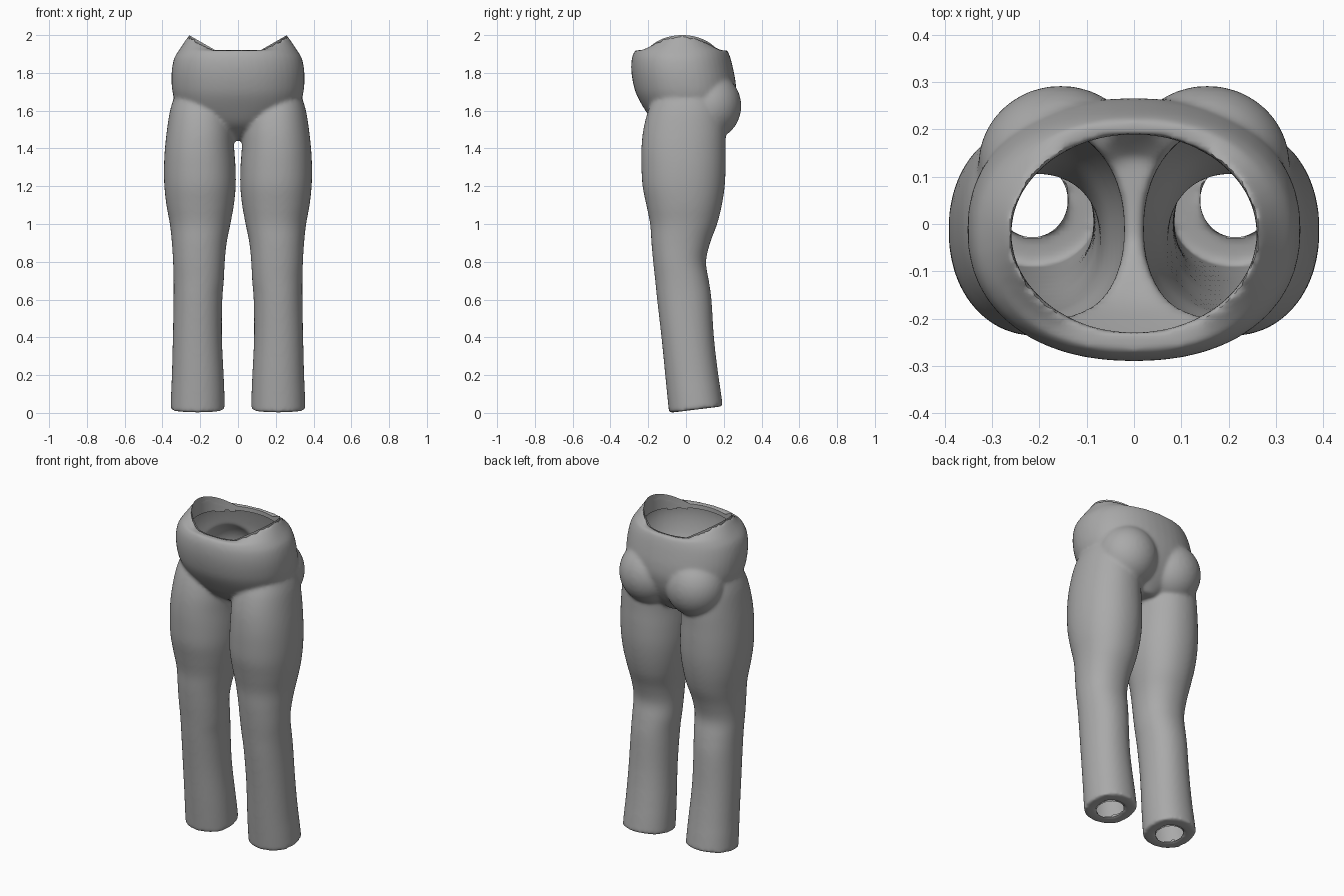
import bpy, bmesh, math
from mathutils import Matrix, Vector

old = bpy.data.objects.get("Cube")
if old:
    bpy.data.objects.remove(old, do_unlink=True)

SIDES = 48
RIM = dict(cx=0, cy=-0.02, rx=0.26, ry=0.21)      # waist opening
HEM = dict(cx=0.215, cy=0.05, rx=0.075, ry=0.078)  # ankle opening


def rim_height(x, y):
    """Waist edge: low at front and back, high at the hips."""
    return 1.92 + 0.08 * min(max((abs(x) - 0.12) / 0.14, 0), 1)


def hem_height(x, y):
    """Trouser hem, slanting up towards the back."""
    return 0.011 + 0.123 * y


def ring(cx, cy, rx, ry, height, power=2.0):
    """Superellipse ring whose height is a function of x and y."""
    points = []
    for i in range(SIDES):
        a = math.tau * i / SIDES
        c, s = math.cos(a), math.sin(a)
        x = cx + math.copysign(rx * abs(c) ** (2 / power), c)
        y = cy + math.copysign(ry * abs(s) ** (2 / power), s)
        points.append(Vector((x, y, height(x, y))))
    return points


def refine(rows, steps=4):
    """Catmull-Rom interpolation between cross-section rows."""
    out = []
    for i in range(len(rows) - 1):
        a, b, c, d = (rows[min(max(i + k, 0), len(rows) - 1)] for k in (-1, 0, 1, 2))
        for n in range(steps):
            t = n / steps
            out.append([q + t / 2 * (r - p + t * (2 * p - 5 * q + 4 * r - s
                        + t * (3 * (q - r) + s - p))) for p, q, r, s in zip(a, b, c, d)])
    return out + [rows[-1]]


def loft(bm, rings, mirror=False):
    """Skin a stack of rings into a closed solid."""
    flip = -1 if mirror else 1
    loops = [[bm.verts.new((flip * p.x, p.y, p.z)) for p in r] for r in rings]
    faces = [bm.faces.new((a[i - 1], a[i], b[i], b[i - 1]))
             for a, b in zip(loops, loops[1:]) for i in range(SIDES)]
    faces += [bm.faces.new(loops[0]), bm.faces.new(loops[-1])]
    bmesh.ops.recalc_face_normals(bm, faces=faces)


def punch(bm, hole, height, low, high, side=1):
    """Open a hole through a cap and tidy its edge onto the ellipse."""
    cx, cy = hole["cx"] * side, hole["cy"]

    def radius(v):
        return math.hypot((v.co.x - cx) / hole["rx"], (v.co.y - cy) / hole["ry"])

    inside = [v for v in bm.verts if low < v.co.z < high and radius(v) < 0.99]
    bmesh.ops.delete(bm, geom=inside, context='VERTS')
    for v in bm.verts:
        if v.is_boundary and low < v.co.z < high and radius(v) < 1.3:
            r = radius(v)
            v.co.x = cx + (v.co.x - cx) / r
            v.co.y = cy + (v.co.y - cy) / r
            v.co.z = height(v.co.x, v.co.y)


# Cross-sections: height, inner x, outer x, front y, back y
LEG = [
    (0, .07, .357, -.09, .195), (.1, .072, .354, -.1, .183),
    (.2, .076, .35, -.11, .17), (.4, .085, .345, -.13, .148),
    (.6, .083, .341, -.153, .135), (.7, .075, .341, -.163, .121),
    (.8, .07, .344, -.174, .106), (.9, .06, .35, -.183, .128),
    (1, .04, .361, -.19, .165), (1.1, .022, .379, -.21, .19),
    (1.2, .012, .39, -.23, .205), (1.3, .013, .392, -.236, .21),
    (1.4, .02, .387, -.236, .21), (1.5, .025, .376, -.226, .21),
    (1.6, .04, .36, -.2, .2), (1.68, .08, .335, -.16, .17),
]
# Cross-sections: height, half width, front y, back y
PELVIS = [
    (1.44, .06, -.03, .14), (1.48, .15, -.1, .175), (1.53, .235, -.165, .21),
    (1.6, .31, -.215, .245), (1.68, .343, -.26, .265), (1.75, .352, -.281, .263),
    (1.82, .35, -.29, .25), (1.88, .337, -.286, .235), (1.92, .313, -.27, .22),
]

bm = bmesh.new()

# Legs, each with a recessed ankle cap
leg_rings = []
for z, inner, outer, front, back in refine(LEG):
    fade = max(0, 1 - z / 0.3)
    leg_rings.append(ring((inner + outer) / 2, (front + back) / 2,
                          (outer - inner) / 2, (back - front) / 2,
                          lambda x, y: z + fade * hem_height(x, y), 2.15))
ankle = [ring(**HEM, height=lambda x, y: hem_height(x, y) + 0.06),
         ring(**HEM, height=hem_height)]
for mirror in (False, True):
    loft(bm, ankle + leg_rings, mirror)

# Pelvis, with a recess inside the waist edge
pelvis_rings = [ring(0, (f + b) / 2, w, (b - f) / 2, lambda x, y: z, 2.2)
                for z, w, f, b in refine(PELVIS)]
waist = [ring(**RIM, height=rim_height),
         ring(**RIM, height=lambda x, y: 1.86)]
loft(bm, pelvis_rings + waist)

# Buttocks
for side in (-1, 1):
    bmesh.ops.create_uvsphere(
        bm, u_segments=32, v_segments=20, radius=1,
        matrix=Matrix.Translation((side * 0.155, 0.125, 1.625))
        @ Matrix.Diagonal((0.175, 0.168, 0.18, 1)))

mesh = bpy.data.meshes.new("trousers")
bm.to_mesh(mesh)
bm.free()
trousers = bpy.data.objects.new("trousers", mesh)
bpy.context.collection.objects.link(trousers)

# Fuse the parts into one soft skin
remesh = trousers.modifiers.new("fuse", 'REMESH')
remesh.mode = 'VOXEL'
remesh.voxel_size = 0.01
soften = trousers.modifiers.new("soften", 'SMOOTH')
soften.factor = 0.5
soften.iterations = 10
graph = bpy.context.evaluated_depsgraph_get()
fused = bpy.data.meshes.new_from_object(trousers.evaluated_get(graph))
trousers.modifiers.clear()
trousers.data = fused
bpy.data.meshes.remove(mesh)
fused.name = "trousers"

# Open the waist and both ankles
bm = bmesh.new()
bm.from_mesh(fused)
punch(bm, RIM, rim_height, 1.83, 2.1)
for side in (-1, 1):
    punch(bm, HEM, hem_height, -0.1, 0.12, side)
bm.to_mesh(fused)
bm.free()

# Plain grey cloth
grey = bpy.data.materials.new("grey cloth")
grey.use_nodes = True
colour = (0.4, 0.4, 0.4, 1)
grey.diffuse_color = colour
grey.node_tree.nodes["Principled BSDF"].inputs["Base Color"].default_value = colour
fused.materials.clear()
fused.materials.append(grey)

bpy.context.view_layer.objects.active = trousers
trousers.select_set(True)
bpy.ops.object.shade_smooth_by_angle(angle=math.radians(50))
